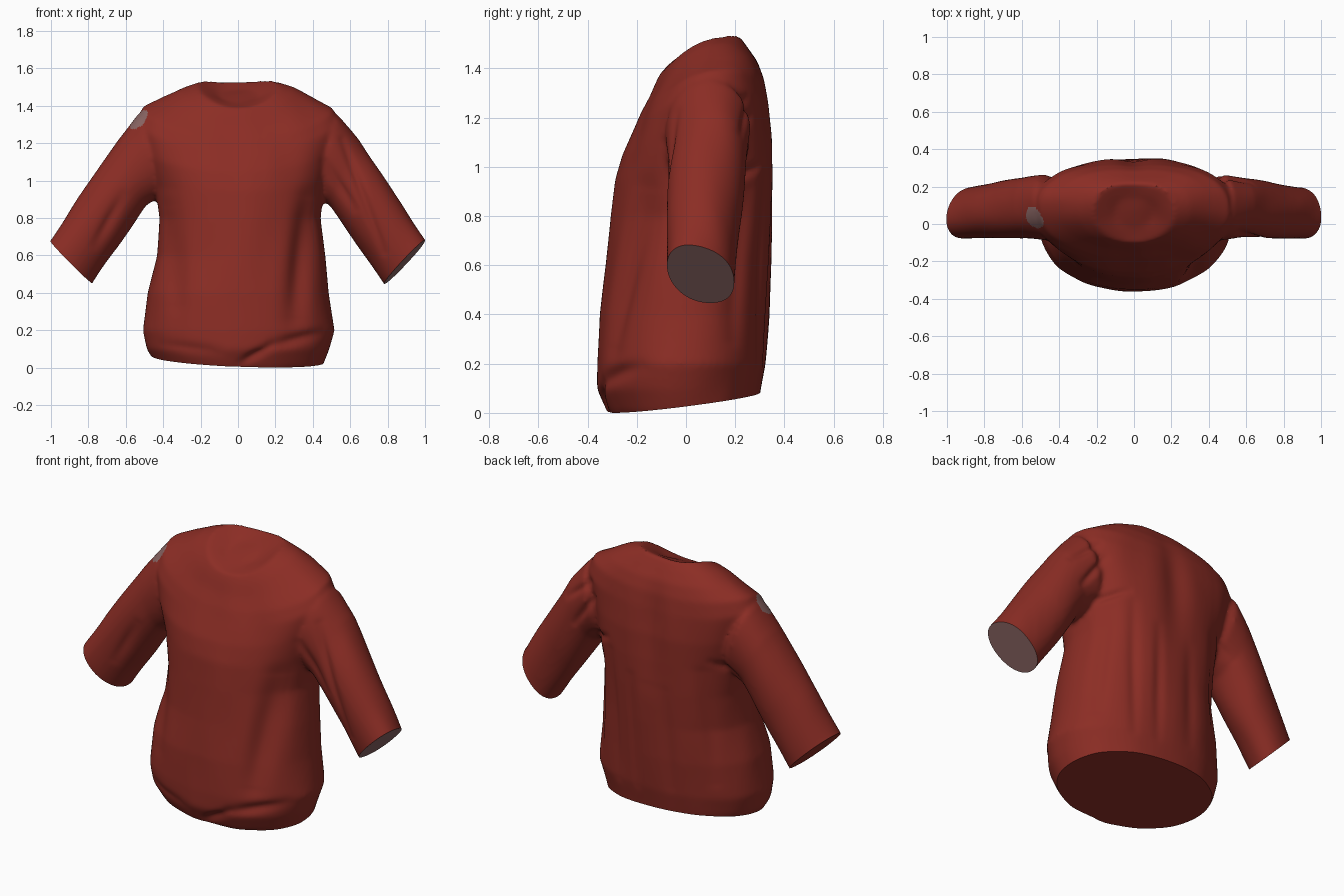
import bpy, bmesh, math
from mathutils import Vector, noise

if "Cube" in bpy.data.objects:
    bpy.data.objects.remove(bpy.data.objects["Cube"])


def material(name, rgb):
    m = bpy.data.materials.new(name)
    m.diffuse_color = (*rgb, 1)
    m.use_nodes = True
    m.node_tree.nodes["Principled BSDF"].inputs["Base Color"].default_value = m.diffuse_color
    return m


red = material("red cloth", (0.26, 0.026, 0.018))
grey = material("grey lining", (0.26, 0.135, 0.13))
N = 64


def spow(v, e):
    return math.copysign(abs(v) ** e, v)


def loft(bm, rings):
    """Skin closed rings of points and cap both ends."""
    vs = [[bm.verts.new(p) for p in r] for r in rings]
    for a, b in zip(vs, vs[1:]):
        for i in range(N):
            j = (i + 1) % N
            bm.faces.new((a[i], a[j], b[j], b[i]))
    bm.faces.new(vs[0][::-1])
    bm.faces.new(vs[-1])


def torso_ring(xc, w, yf, yb, zs, zf, zb):
    """Rounded section, with its own height at side, front and back."""
    a, b = (zb - zf) / 2, (zb + zf) / 2 - zs
    square = 2.2 if zs < 0.7 else 2.5
    pts = []
    for i in range(N):
        t = 2 * math.pi * i / N
        n = square if math.sin(t) > 0 else 2.1
        c, s = spow(math.cos(t), 2 / n), spow(math.sin(t), 2 / n)
        pts.append((xc + w * c, (yf + yb) / 2 + (yb - yf) / 2 * s, zs + a * s + b * s * s))
    return pts


def sleeve_ring(side, top, bottom, y0, y1, skew):
    """Oval section between a top and a bottom point; skew moves the top in y."""
    pts = []
    for i in range(N):
        t = 2 * math.pi * i / N
        c, s = spow(math.cos(t), 0.95), spow(math.sin(t), 0.95)
        x = (top[0] + bottom[0]) / 2 + (top[0] - bottom[0]) / 2 * c
        z = (top[1] + bottom[1]) / 2 + (top[1] - bottom[1]) / 2 * c
        pts.append((side * x, (y0 + y1) / 2 + (y1 - y0) / 2 * s + skew * c, z))
    return pts


bm = bmesh.new()

# Torso, hem to sunken neck: centre x, half width, front y, back y, side z, front z, back z
torso = [
    (0.01, 0.36, -0.24, 0.25, -0.10, -0.10, -0.10),
    (0.01, 0.44, -0.32, 0.29, 0.01, 0.01, 0.01),
    (0.0, 0.485, -0.36, 0.305, 0.10, 0.10, 0.10),
    (0.005, 0.512, -0.36, 0.322, 0.20, 0.20, 0.20),
    (0.0, 0.485, -0.35, 0.337, 0.40, 0.40, 0.40),
    (0.015, 0.45, -0.325, 0.347, 0.60, 0.60, 0.60),
    (0.01, 0.43, -0.305, 0.352, 0.80, 0.80, 0.80),
    (0.01, 0.45, -0.285, 0.355, 0.97, 0.95, 0.97),
    (0.0, 0.50, -0.255, 0.352, 1.15, 1.05, 1.12),
    (0.0, 0.545, -0.205, 0.335, 1.31, 1.16, 1.27),
    (0.0, 0.51, -0.18, 0.32, 1.385, 1.22, 1.36),
    (0.0, 0.41, -0.145, 0.295, 1.435, 1.29, 1.43),
    (0.0, 0.30, -0.12, 0.255, 1.487, 1.35, 1.49),
    (0.0, 0.215, -0.10, 0.22, 1.51, 1.39, 1.535),
    (0.0, 0.10, -0.02, 0.14, 1.455, 1.42, 1.49),
    (0.0, 0.01, 0.05, 0.07, 1.455, 1.45, 1.46),
]
loft(bm, [torso_ring(*r) for r in torso])

# Sleeves, running past the cuff so that the cuff can be cut clean
sleeve = [
    ((0.36, 1.27), (0.30, 1.00), -0.02, 0.20, 0.0),
    ((0.535, 1.355), (0.41, 0.92), -0.085, 0.265, 0.01),
    ((0.645, 1.22), (0.49, 0.87), -0.075, 0.25, 0.01),
    ((0.81, 0.975), (0.61, 0.70), -0.075, 0.23, -0.01),
    ((1.00, 0.685), (0.78, 0.45), -0.075, 0.195, -0.03),
    ((1.07, 0.58), (0.85, 0.35), -0.07, 0.19, -0.03),
]
for side in (1, -1):
    loft(bm, [sleeve_ring(side, *r) for r in sleeve])
bmesh.ops.recalc_face_normals(bm, faces=bm.faces)

mesh = bpy.data.meshes.new("shirt")
bm.to_mesh(mesh)
bm.free()
base = bpy.data.objects.new("shirt_base", mesh)
bpy.context.collection.objects.link(base)

# Fuse torso and sleeves into one soft skin
rm = base.modifiers.new("fuse", 'REMESH')
rm.mode = 'VOXEL'
rm.voxel_size = 0.012
sm = base.modifiers.new("soften", 'SMOOTH')
sm.factor = 0.5
sm.iterations = 10
dg = bpy.context.evaluated_depsgraph_get()
mesh = bpy.data.meshes.new_from_object(base.evaluated_get(dg))
bpy.data.objects.remove(base)
shirt = bpy.data.objects.new("shirt", mesh)
bpy.context.collection.objects.link(shirt)
mesh.materials.clear()
mesh.materials.append(red)
mesh.materials.append(grey)
bm = bmesh.new()
bm.from_mesh(mesh)
bm.normal_update()

# Cloth creases: side (-1 front, 1 back), start x z, end x z, depth, width
creases = [
    (-1, 0.37, 0.90, 0.31, 0.28, 0.035, 0.06),
    (-1, -0.37, 0.85, -0.34, 0.35, 0.018, 0.06),
    (-1, 0.02, 0.03, 0.18, 0.12, 0.02, 0.025),
    (-1, 0.18, 0.12, 0.45, 0.19, 0.018, 0.03),
    (-1, -0.40, 0.12, -0.10, 0.09, 0.012, 0.03),
    (-1, 0.56, 1.22, 0.78, 0.62, 0.015, 0.022),
    (-1, 0.47, 1.10, 0.62, 0.85, 0.015, 0.025),
    (-1, -0.62, 0.92, -0.76, 0.66, 0.015, 0.03),
    (1, 0.12, 0.85, 0.10, 0.20, 0.010, 0.03),
    (1, 0.27, 0.95, 0.24, 0.20, 0.012, 0.03),
    (1, 0.38, 0.90, 0.42, 0.30, 0.014, 0.03),
    (1, -0.10, 0.80, -0.12, 0.25, 0.008, 0.04),
    (1, -0.30, 0.95, -0.36, 0.30, 0.010, 0.035),
    (1, 0.0, 1.45, 0.0, 0.85, 0.020, 0.08),
    (1, 0.42, 1.20, 0.56, 1.00, 0.018, 0.02),
    (1, 0.45, 1.28, 0.62, 1.14, 0.014, 0.02),
    (1, 0.30, 1.02, 0.46, 0.95, 0.014, 0.02),
    (1, -0.36, 1.02, -0.50, 0.94, 0.014, 0.025),
]
moves = []
for v in bm.verts:
    p = Vector((v.co.x, v.co.z))
    d = 0.006 * noise.noise(Vector((v.co.x * 7, v.co.y * 7, v.co.z * 2.5)))
    for side, x0, z0, x1, z1, depth, width in creases:
        facing = side * v.normal.y
        if facing > 0:
            a, ab = Vector((x0, z0)), Vector((x1 - x0, z1 - z0))
            t = min(1, max(0, (p - a).dot(ab) / ab.length_squared))
            r = (p - a - ab * t).length / width
            d -= depth * min(1, 2 * facing) * math.exp(-r * r) * (0.35 + 0.65 * math.sin(math.pi * t))
    moves.append(v.normal * d)
for v, m in zip(bm.verts, moves):
    v.co += m


def cut(test, point, normal, mat):
    """Slice off an end and close it with a flat cap."""
    faces = [f for f in bm.faces if test(f.calc_center_median())]
    geom = list({e for f in faces for e in f.edges}) + list({v for f in faces for v in f.verts}) + faces
    res = bmesh.ops.bisect_plane(bm, geom=geom, dist=1e-5, plane_co=point, plane_no=normal, clear_outer=True)
    edges = [e for e in res["geom_cut"] if isinstance(e, bmesh.types.BMEdge) and e.is_valid and e.is_boundary]
    for f in bmesh.ops.edgeloop_fill(bm, edges=edges)["faces"]:
        f.material_index = mat


# Worn patch on the left shoulder, cut as a small oval
for f in bm.faces:
    c = f.calc_center_median()
    if (c - Vector((-0.535, 0.03, 1.33))).length < 0.064:
        f.material_index = 1

# Cuffs and slanted hem
cut(lambda c: c.x > 0.62, (0.89, 0.06, 0.565), (0.71, -0.10, -0.69), 1)
cut(lambda c: c.x < -0.62, (-0.89, 0.06, 0.565), (-0.71, 0.06, -0.69), 0)
cut(lambda c: abs(c.x) < 0.6 and c.z < 0.3, (0, 0, 0.047), (-0.04, 0.127, -1), 0)

low = min(v.co.z for v in bm.verts)
bmesh.ops.translate(bm, vec=(0, 0, -low), verts=bm.verts)
bmesh.ops.recalc_face_normals(bm, faces=bm.faces)
bm.to_mesh(mesh)
bm.free()

bpy.context.view_layer.objects.active = shirt
shirt.select_set(True)
bpy.ops.object.shade_smooth_by_angle(angle=math.radians(40))
